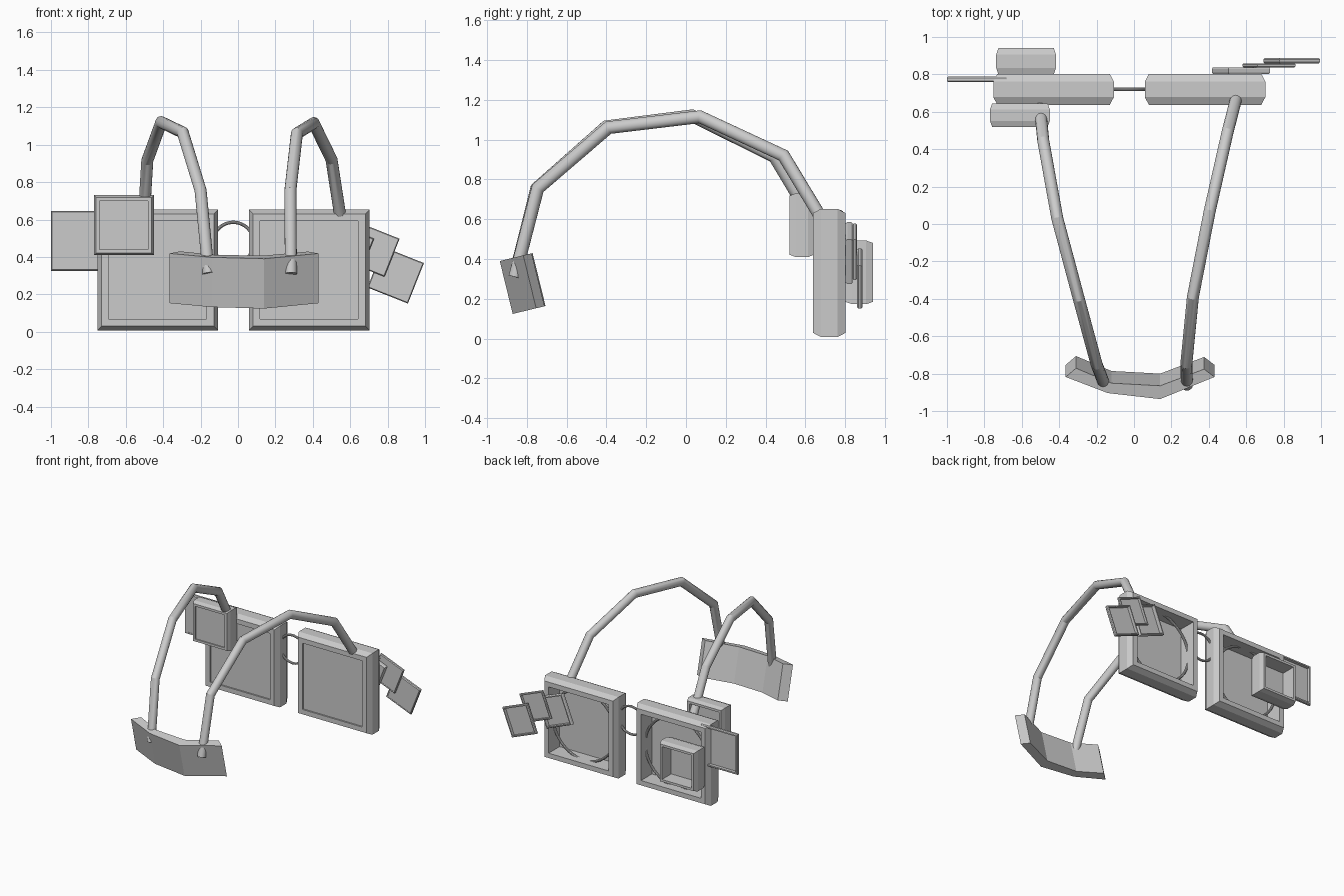
import bpy, bmesh, math
from mathutils import Vector

if "Cube" in bpy.data.objects:
    bpy.data.objects.remove(bpy.data.objects["Cube"])


def finish(name, bm):
    bmesh.ops.recalc_face_normals(bm, faces=bm.faces)
    me = bpy.data.meshes.new(name)
    bm.to_mesh(me)
    bm.free()
    ob = bpy.data.objects.new(name, me)
    bpy.context.collection.objects.link(ob)
    return ob


def pane_frame(name, center, size, depth, edge, rim, turn=0):
    """Square chamfered rim, open at the back, with a thin pane near the front."""
    bm = bmesh.new()
    c, s = math.cos(math.radians(turn)), math.sin(math.radians(turn))
    # (inset, depth fraction) from front pane round the rim to the back of the pane
    profile = [(rim, .07), (rim, 0), (edge, 0), (0, .25), (0, .75),
               (edge, 1), (rim, 1), (rim, .17)]
    loops = []
    for inset, f in profile:
        h = size / 2 - inset
        loops.append([bm.verts.new((center[0] + a * h * c + b * h * s,
                                    center[1] + (f - .5) * depth,
                                    center[2] - a * h * s + b * h * c))
                      for a, b in ((-1, -1), (1, -1), (1, 1), (-1, 1))])
    for p, q in zip(loops, loops[1:]):
        for i in range(4):
            j = (i + 1) % 4
            bm.faces.new((p[i], p[j], q[j], q[i]))
    bm.faces.new(loops[0])
    bm.faces.new(loops[-1])
    return finish(name, bm)


def ring(name, center, radius, thick):
    bpy.ops.mesh.primitive_torus_add(major_radius=radius, minor_radius=thick,
                                     major_segments=48, minor_segments=10,
                                     location=center, rotation=(math.pi / 2, 0, 0))
    ob = bpy.context.object
    ob.name = name
    bpy.ops.object.shade_smooth_by_angle()


def tube(name, points, radius):
    """Round tube with mitred corners along a path."""
    pts = [Vector(p) for p in points]
    n = 16
    bm = bmesh.new()
    loops = []
    d = (pts[1] - pts[0]).normalized()
    u = d.cross(Vector((1, 0, 0))).normalized()
    v = d.cross(u)
    base = [pts[0] + radius * (u * math.cos(k * math.tau / n) + v * math.sin(k * math.tau / n))
            for k in range(n)]
    loops.append(base)
    for i in range(1, len(pts)):
        d = (pts[i] - pts[i - 1]).normalized()
        nxt = (pts[i + 1] - pts[i]).normalized() if i + 1 < len(pts) else d
        plane = (d + nxt).normalized()
        # slide the previous loop along the segment onto the mitre plane
        loops.append([p + d * ((pts[i] - p).dot(plane) / d.dot(plane)) for p in loops[-1]])
    vs = [[bm.verts.new(p) for p in l] for l in loops]
    for p, q in zip(vs, vs[1:]):
        for k in range(n):
            j = (k + 1) % n
            bm.faces.new((p[k], p[j], q[j], q[k])).smooth = True
    bm.faces.new(vs[0])
    bm.faces.new(vs[-1])
    ob = finish(name, bm)
    bpy.context.view_layer.objects.active = ob
    bpy.ops.object.select_all(action='DESELECT')
    ob.select_set(True)
    bpy.ops.object.shade_smooth_by_angle(angle=math.radians(25))


# Two main eye frames, each with a round ring inside
for side, x in (("left", -.43), ("right", .38)):
    pane_frame(f"{side}_eye_frame", (x, .72, .33), .645, .165, .022, .06)
    ring(f"{side}_lens_ring", (x, .73, .33), .275, .01)

# Bridge ring joining the frames
ring("bridge_ring", (-.025, .72, .475), .11, .009)

# Half-size boxes in front of and behind the left frame
pane_frame("front_box", (-.61, .582, .57), .32, .125, .012, .03)
pane_frame("rear_box", (-.577, .87, .333), .32, .14, .012, .03)

# Thin side plate
pane_frame("side_plate", (-.84, .773, .486), .32, .03, .006, .016)

# Fan of three tilted plates on the right
for i, (x, y, z, size, depth) in enumerate(((.572, .82, .43, .24, .036),
                                            (.722, .848, .436, .219, .022),
                                            (.843, .873, .302, .233, .028))):
    pane_frame(f"fan_plate_{i + 1}", (x, y, z), size, depth, .005, .013, 21.6)

# Bent temple tubes
tube("right_temple", [(.283, -.86, .31), (.28, -.745, .755), (.315, -.39, 1.06),
                      (.405, .07, 1.115), (.50, .49, .92), (.545, .665, .63)], .032)
tube("left_temple", [(-.157, -.862, .31), (-.20, -.75, .755), (-.295, -.40, 1.065),
                     (-.41, .03, 1.12), (-.485, .445, .915), (-.505, .645, .58)], .032)

# Tilted faceted band at the -y end
front = [(-.365, -.818), (-.14, -.904), (.14, -.936), (.43, -.818)]
back = [(.375, -.776), (.14, -.865), (-.12, -.851), (-.31, -.771)]
bm = bmesh.new()
top, low = [], []
for x, y in front + back:
    z = .39 + .242 * (y + .936)
    top.append(bm.verts.new((x, y, z)))
    low.append(bm.verts.new((x, y + .065, z - .266)))
for k in range(8):
    j = (k + 1) % 8
    bm.faces.new((top[k], top[j], low[j], low[k]))
for l in (top, low):
    for k in range(3):
        bm.faces.new((l[k], l[k + 1], l[6 - k], l[7 - k]))
finish("head_band", bm)
